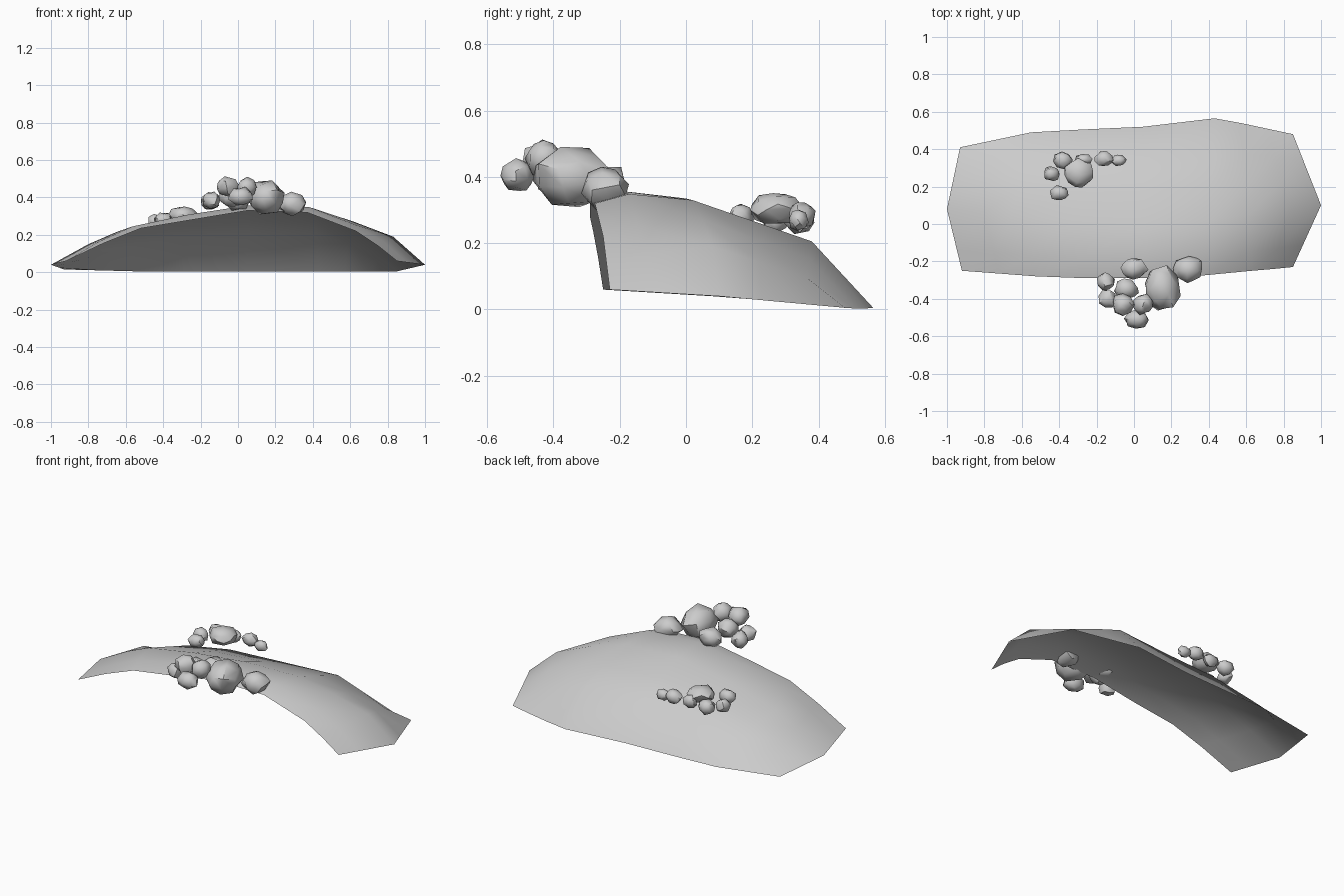
import bpy, bmesh, random
from math import radians
from mathutils import Vector, Euler

random.seed(4)
cube = bpy.data.objects.get("Cube")
if cube:
    bpy.data.objects.remove(cube)

grey = bpy.data.materials.new("stone grey")
grey.use_nodes = True
grey.diffuse_color = (0.6, 0.6, 0.6, 1)
grey.node_tree.nodes["Principled BSDF"].inputs["Base Color"].default_value = (0.6, 0.6, 0.6, 1)


def add_object(name, bm, smooth_angle):
    mesh = bpy.data.meshes.new(name)
    bm.to_mesh(mesh)
    bm.free()
    mesh.materials.append(grey)
    obj = bpy.data.objects.new(name, mesh)
    bpy.context.collection.objects.link(obj)
    bpy.ops.object.select_all(action='DESELECT')
    obj.select_set(True)
    bpy.context.view_layer.objects.active = obj
    bpy.ops.object.shade_smooth_by_angle(angle=radians(smooth_angle))
    return obj


# Open arched shell: rows run left to right, from the front lip to the back foot
front_lip = [(-.92, -.25, .06), (-.72, -.265, .155), (-.52, -.28, .235), (-.25, -.29, .28), (.05, -.29, .33),
             (.37, -.275, .32), (.63, -.25, .22), (.75, -.24, .14), (.85, -.23, .06)]
ridge = [(-1, .08, .04), (-.8, .06, .15), (-.65, .05, .215), (-.32, .02, .285), (.05, 0, .335),
         (.4, .02, .33), (.62, .05, .27), (.83, .08, .19), (1, .1, .04)]
back_foot = [(-.93, .41, .015), (-.74, .45, .01), (-.55, .49, .005), (-.28, .505, .003), (.05, .52, .003),
             (.43, .565, .005), (.57, .54, .003), (.71, .51, .003), (.85, .48, .005)]


def blend(a, b, t, bulge):
    """Row between two rows, lifted in the middle of the span."""
    row = []
    for i, (p, q) in enumerate(zip(a, b)):
        point = Vector(p).lerp(Vector(q), t)
        point.z += bulge * min(1, min(i, len(a) - 1 - i) / 3)
        row.append(point)
    return row


rows = [front_lip, blend(front_lip, ridge, .35, .025), ridge,
        blend(ridge, back_foot, .33, .045), blend(ridge, back_foot, .66, .09), back_foot]
bm = bmesh.new()
grid = [[bm.verts.new(p) for p in row] for row in rows]
for low, high in zip(grid, grid[1:]):
    for i in range(len(low) - 1):
        bm.faces.new((low[i], low[i + 1], high[i + 1], high[i]))
add_object("arched_shell", bm, 60)


# Rounded, chipped boulders
def rock(name, centre, size):
    bm = bmesh.new()
    bmesh.ops.create_cube(bm, size=2)
    bmesh.ops.subdivide_edges(bm, edges=bm.edges[:], cuts=1, use_grid_fill=True)
    turn = Euler([random.uniform(0, 1.5) for _ in range(3)]).to_matrix()
    for v in bm.verts:
        p = turn @ (v.co.normalized() * random.uniform(.9, 1.12))
        v.co = Vector(centre) + Vector([c * s for c, s in zip(p, size)])
    add_object(name, bm, 50)


front_rocks = [((.15, -.35, .40), (.1, .125, .09)), ((.29, -.24, .365), (.08, .07, .065)),
               ((0, -.24, .385), (.07, .06, .055)), ((-.15, -.31, .38), (.05, .05, .05)),
               ((-.04, -.35, .41), (.065, .055, .06)), ((-.14, -.40, .385), (.05, .05, .045)),
               ((-.06, -.43, .455), (.06, .06, .055)), ((.05, -.43, .455), (.055, .055, .055)),
               ((.015, -.51, .405), (.065, .05, .05))]
back_rocks = [((-.29, .27, .305), (.08, .08, .05)), ((-.38, .34, .275), (.05, .045, .045)),
              ((-.44, .27, .27), (.045, .04, .04)), ((-.40, .165, .28), (.05, .04, .04)),
              ((-.27, .345, .28), (.045, .03, .04)), ((-.16, .35, .285), (.05, .04, .04)),
              ((-.08, .34, .27), (.04, .03, .035))]
for label, group in (("front_rock", front_rocks), ("back_rock", back_rocks)):
    for n, (centre, size) in enumerate(group, 1):
        rock(f"{label}_{n}", centre, size)
